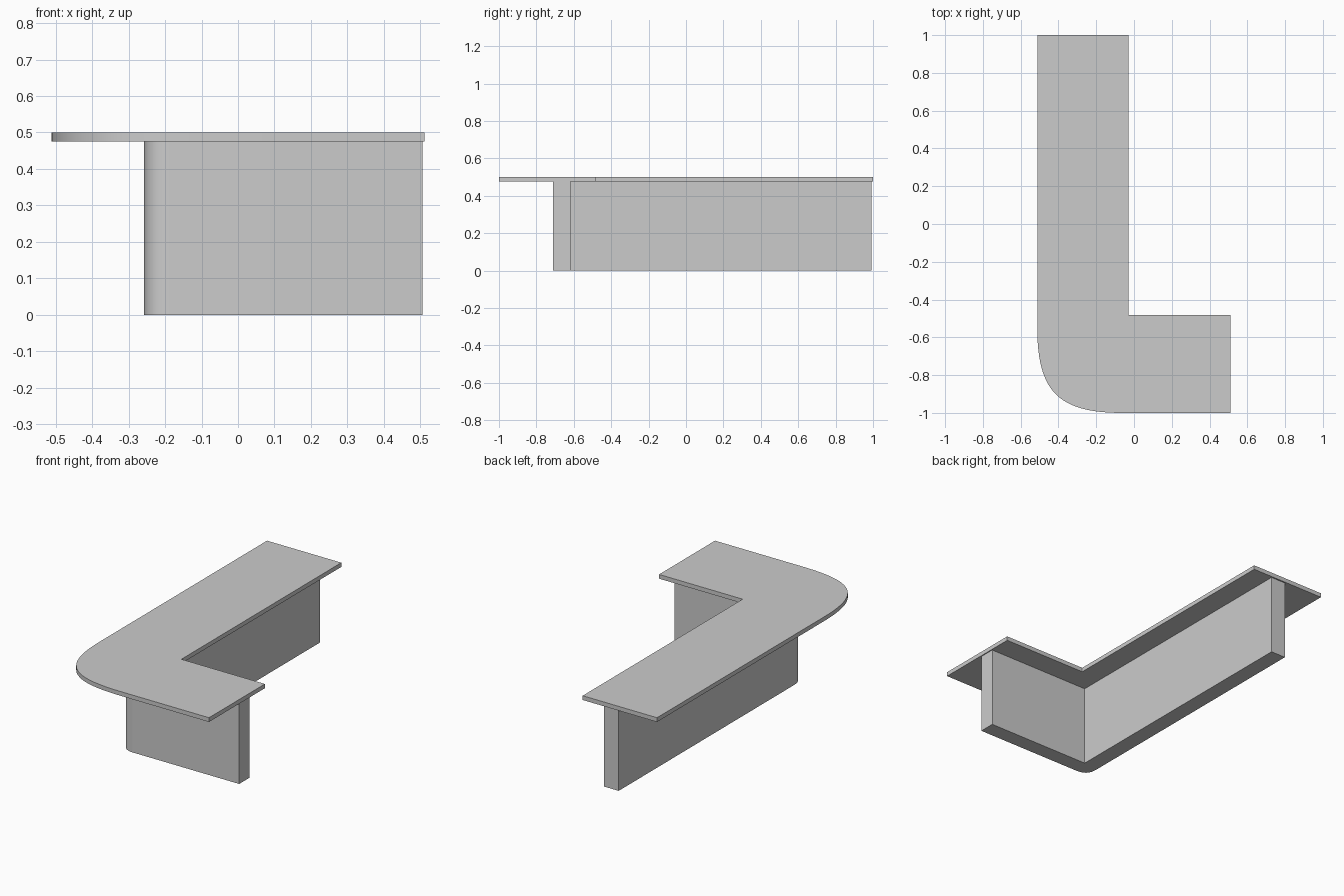
import bpy
import bmesh
from mathutils import Vector

if "Cube" in bpy.data.objects:
    bpy.data.objects.remove(bpy.data.objects["Cube"])


def rounded_corner(cx, cy, radius, pull, steps=24):
    """Curve around the front left corner, from the left side to the front side."""
    corner = Vector((cx, cy))
    start, end = Vector((cx, cy + radius)), Vector((cx + radius, cy))
    h1, h2 = start.lerp(corner, pull), end.lerp(corner, pull)
    pts = []
    for i in range(steps + 1):
        t = i / steps
        s = 1 - t
        pts.append(start * s**3 + h1 * 3 * s * s * t + h2 * 3 * s * t * t + end * t**3)
    return pts


def l_slab(name, left, inner_x, right, front, inner_y, back, z0, z1, radius, pull):
    """L-shaped outline with one rounded outer corner, extruded upwards."""
    outline = rounded_corner(left, front, radius, pull)
    outline += [(right, front), (right, inner_y), (inner_x, inner_y),
                (inner_x, back), (left, back)]
    bm = bmesh.new()
    face = bm.faces.new([bm.verts.new((p[0], p[1], z0)) for p in outline])
    top = bmesh.ops.extrude_face_region(bm, geom=[face])
    verts = [v for v in top["geom"] if isinstance(v, bmesh.types.BMVert)]
    bmesh.ops.translate(bm, verts=verts, vec=(0, 0, z1 - z0))
    bmesh.ops.recalc_face_normals(bm, faces=bm.faces)
    mesh = bpy.data.meshes.new(name)
    bm.to_mesh(mesh)
    bm.free()
    obj = bpy.data.objects.new(name, mesh)
    bpy.context.collection.objects.link(obj)
    bpy.ops.object.select_all(action='DESELECT')
    obj.select_set(True)
    bpy.context.view_layer.objects.active = obj
    bpy.ops.object.shade_smooth_by_angle()
    return obj


# Thin overhanging counter top with a wide rounded corner
l_slab("counter_top", -0.512, -0.03, 0.512, -1.0, -0.482, 1.0, 0.475, 0.5, 0.45, 0.75)

# Supporting wall under the counter with a tight rounded corner
l_slab("counter_wall", -0.258, -0.162, 0.506, -0.712, -0.618, 0.992, 0.0, 0.475, 0.08, 0.7)
